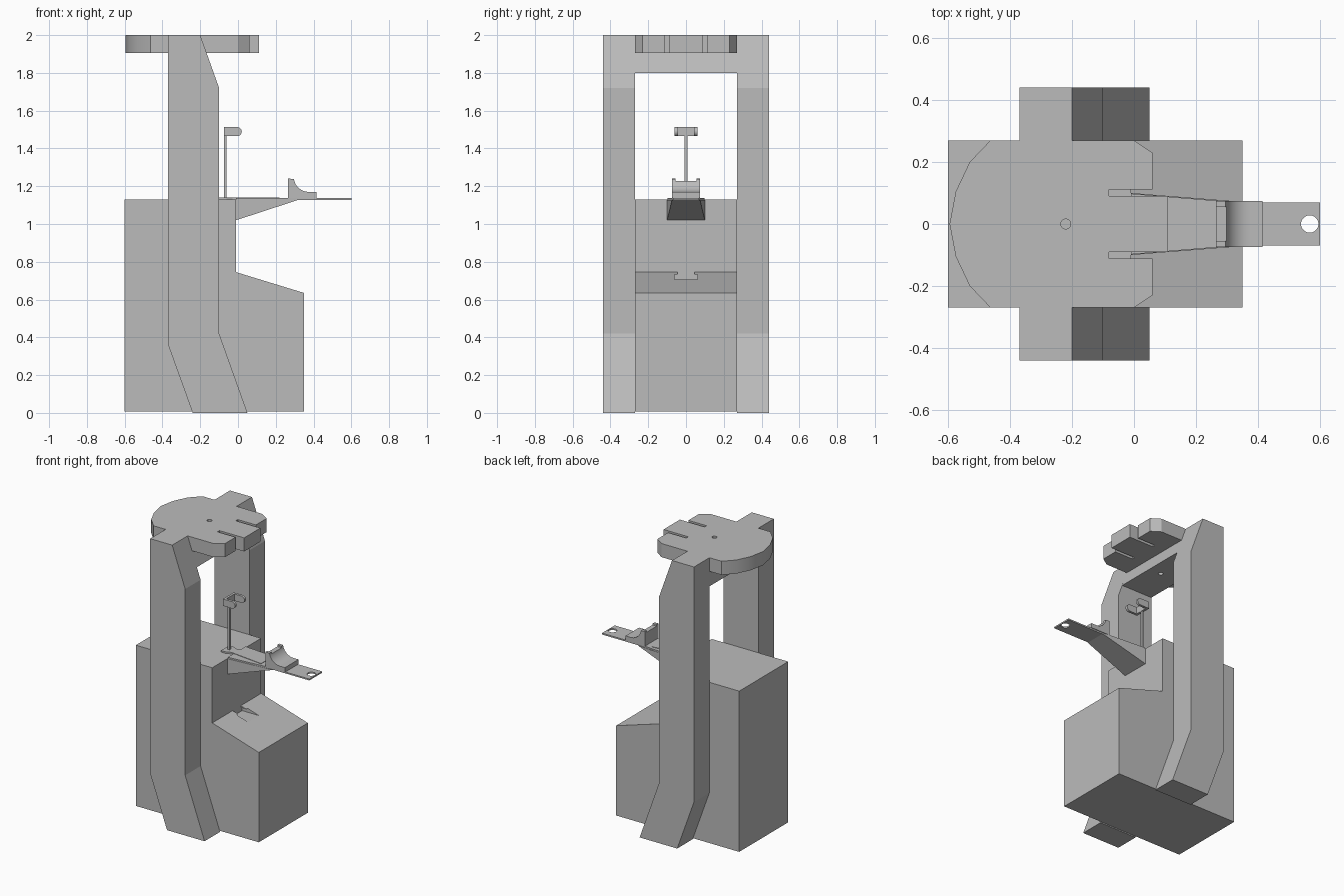
import bpy, bmesh, math
from mathutils import Vector

if "Cube" in bpy.data.objects:
    bpy.data.objects.remove(bpy.data.objects["Cube"], do_unlink=True)

grey = bpy.data.materials.new("plain grey")
grey.use_nodes = True
colour = (0.5, 0.5, 0.5, 1)
grey.diffuse_color = colour
grey.node_tree.nodes["Principled BSDF"].inputs["Base Color"].default_value = colour


def extrude(name, points, axis, low, high, low_scale=1.0):
    """Extrude a flat outline: (x, z) outlines along y, (x, y) outlines along z."""
    def place(p, d):
        return Vector((p[0], d, p[1])) if axis == "y" else Vector((p[0], p[1], d))
    bm = bmesh.new()
    a = [bm.verts.new(place(p, low)) for p in points]
    b = [bm.verts.new(place(p, high)) for p in points]
    bm.faces.new(a)
    bm.faces.new(b)
    for i in range(len(a)):
        j = (i + 1) % len(a)
        bm.faces.new((a[i], a[j], b[j], b[i]))
    bmesh.ops.recalc_face_normals(bm, faces=bm.faces)
    mesh = bpy.data.meshes.new(name)
    bm.to_mesh(mesh)
    bm.free()
    mesh.materials.append(grey)
    obj = bpy.data.objects.new(name, mesh)
    bpy.context.collection.objects.link(obj)
    return obj


def box(name, x, y, z):
    return extrude(name, [(x[0], z[0]), (x[1], z[0]), (x[1], z[1]), (x[0], z[1])], "y", *y)


def arc(cx, cy, r, start, end, steps):
    angles = [math.radians(start + (end - start) * i / steps) for i in range(steps + 1)]
    return [(cx + r * math.cos(t), cy + r * math.sin(t)) for t in angles]


def mirrored(half):
    """Close an outline whose listed half has y >= 0."""
    return half + [(x, -y) for x, y in reversed(half) if y > 0]


def cut(obj, cutter):
    mod = obj.modifiers.new("cut", "BOOLEAN")
    mod.operation = "DIFFERENCE"
    mod.solver = "EXACT"
    mod.object = cutter
    bpy.context.view_layer.objects.active = obj
    bpy.ops.object.modifier_apply(modifier=mod.name)
    bpy.data.objects.remove(cutter, do_unlink=True)


def smooth(obj, angle=30):
    bpy.ops.object.select_all(action="DESELECT")
    obj.select_set(True)
    bpy.context.view_layer.objects.active = obj
    bpy.ops.object.shade_smooth_by_angle(angle=math.radians(angle))


# Stepped body with a shallow groove in the sloping ledge
body = extrude("body", [(-0.6, 0.008), (0.35, 0.008), (0.35, 0.635), (-0.01, 0.745),
                        (-0.01, 1.13), (-0.6, 1.13)], "y", -0.27, 0.27)
cut(body, box("groove_cutter", (-0.01, 0.3), (-0.06, 0.06), (0.705, 0.732)))
cut(body, box("groove_neck_cutter", (-0.01, 0.3), (-0.045, 0.045), (0.72, 0.8)))

# Side pillars with kicked feet and sloping heads
pillar = [(-0.24, 0), (0.05, 0), (-0.1, 0.42), (-0.1, 1.72), (-0.2, 2),
          (-0.37, 2), (-0.37, 0.36)]
for name, low, high in (("left_pillar", 0.27, 0.44), ("right_pillar", -0.44, -0.27)):
    extrude(name, pillar, "y", low, high)

# Crossbar joining the pillars
crossbar = extrude("crossbar", [(-0.37, 1.8), (-0.129, 1.8), (-0.166, 1.905),
                                (-0.37, 1.905)], "y", -0.27, 0.27)

# Top plate: round back, chamfered front, two slots beside a tongue
half = [(-0.595, 0), (-0.575, 0.105), (-0.53, 0.2), (-0.463, 0.27), (0, 0.27),
        (0.06, 0.23), (0.06, 0.112), (-0.08, 0.112), (-0.08, 0.09), (0.11, 0.09)]
top_plate = extrude("top_plate", mirrored(half), "z", 1.905, 2)
for part in (crossbar, top_plate):
    cut(part, extrude("hole_cutter", arc(-0.22, 0, 0.016, 0, 345, 23), "z", 1.7, 2.1))
smooth(top_plate)

# Thin shelf with a round hole near its end
shelf = extrude("shelf", mirrored([(-0.01, 0.098), (0.27, 0.075), (0.3, 0.07), (0.6, 0.07)]),
                "z", 1.128, 1.138)
cut(shelf, extrude("hole_cutter", arc(0.567, 0, 0.028, 0, 348.75, 31), "z", 1, 1.3))
smooth(shelf)

# Tapered wedge bracket below the shelf
bracket = extrude("bracket", [(-0.01, 1.02), (0.32, 1.128), (-0.01, 1.128)], "y", -0.1, 0.1)
for v in bracket.data.vertices:
    if v.co.x > 0.2:
        v.co.y *= 0.74

# Saddle with a concave front and raised corners
saddle_profile = [(0.415, 1.138), (0.415, 1.17)]
saddle_profile += arc(0.375, 1.25, 0.08, 270, 188, 10)
saddle_profile += [(0.265, 1.24), (0.265, 1.138)]
saddle = extrude("saddle", saddle_profile, "y", -0.075, 0.075)
cut(saddle, box("saddle_notch_cutter", (0.2, 0.32), (-0.055, 0.055), (1.228, 1.3)))
smooth(saddle)

# Slim rod on a small foot plate
extrude("rod_foot", mirrored([(-0.1, 0.045), (-0.06, 0.045), (-0.03, 0.03), (0.22, 0.06)]),
        "z", 1.13, 1.141)
box("rod", (-0.075, -0.06), (-0.008, 0.008), (1.13, 1.48))

# Forked holder on the rod
box("fork_back", (-0.075, -0.058), (-0.06, 0.06), (1.465, 1.513))
arm = [(-0.06, 1.465)] + arc(-0.004, 1.489, 0.024, -90, 90, 8) + [(-0.06, 1.513)]
for name, low, high in (("left_fork_arm", 0.043, 0.06), ("right_fork_arm", -0.06, -0.043)):
    smooth(extrude(name, arm, "y", low, high))
